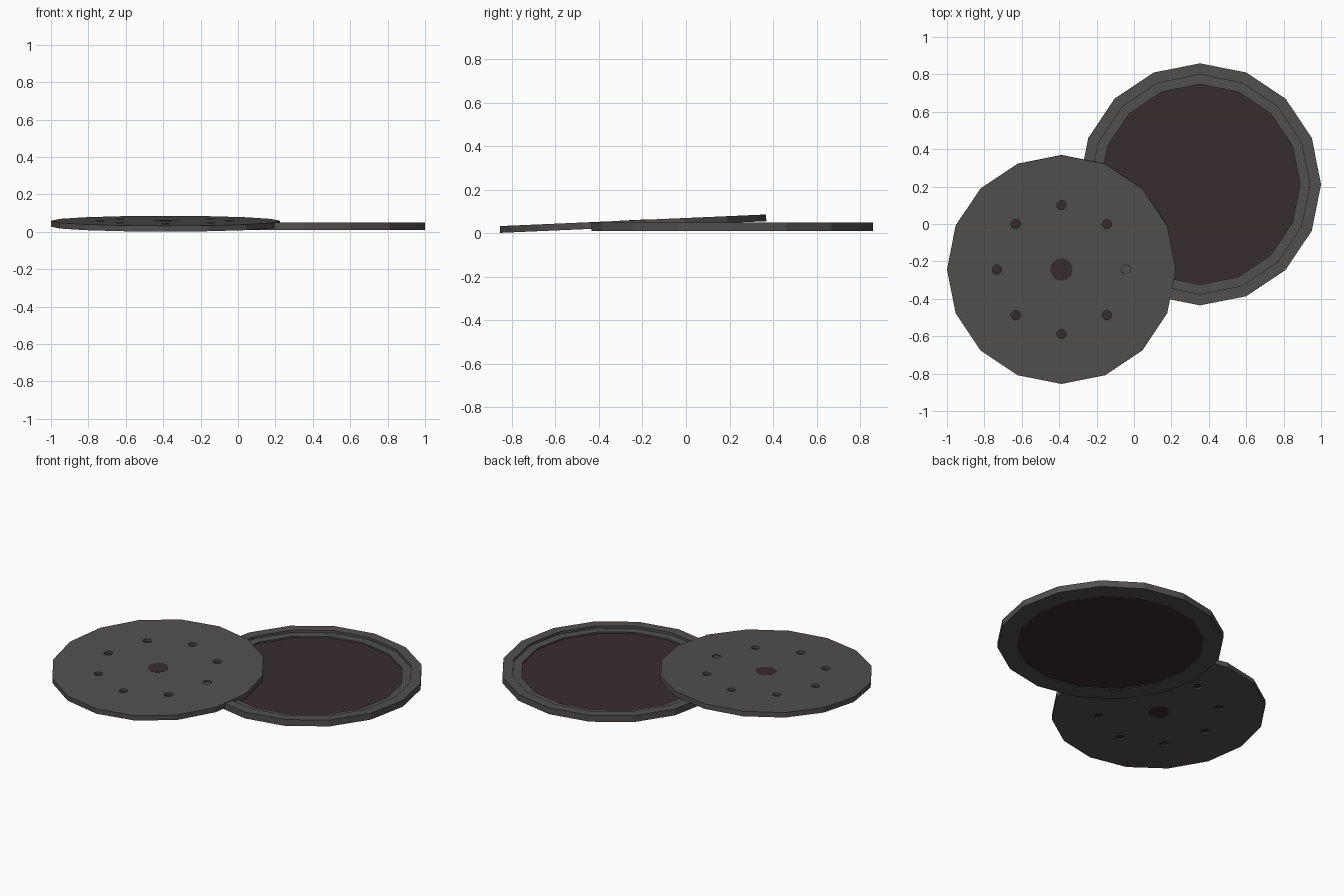
import bpy
import math
from mathutils import Matrix, Vector

if "Cube" in bpy.data.objects:
    bpy.data.objects.remove(bpy.data.objects["Cube"], do_unlink=True)

SIDES = 16


def material(name, rgb):
    mat = bpy.data.materials.new(name)
    mat.use_nodes = True
    mat.diffuse_color = (*rgb, 1)
    mat.node_tree.nodes["Principled BSDF"].inputs["Base Color"].default_value = (*rgb, 1)
    return mat


grey = material("warm grey", (0.085, 0.08, 0.077))
brown = material("dark brown", (0.038, 0.026, 0.027))


def cylinder(name, radius, bottom, top, mat, at=(0, 0), sides=SIDES):
    """Upright cylinder with a corner on each axis."""
    bpy.ops.mesh.primitive_cylinder_add(
        vertices=sides, radius=radius, depth=top - bottom,
        location=(at[0], at[1], (top + bottom) / 2))
    obj = bpy.context.object
    obj.name = name
    obj.data.materials.append(mat)
    return obj


def lathe(name, profile, mat):
    """Closed ring swept from (radius, height) points."""
    count = len(profile)
    verts, faces = [], []
    for i in range(SIDES):
        angle = math.tau * i / SIDES
        verts += [(r * math.cos(angle), r * math.sin(angle), z) for r, z in profile]
        nxt = (i + 1) % SIDES
        for j in range(count):
            k = (j + 1) % count
            faces.append((i * count + j, nxt * count + j, nxt * count + k, i * count + k))
    mesh = bpy.data.meshes.new(name)
    mesh.from_pydata(verts, [], faces)
    mesh.materials.append(mat)
    obj = bpy.data.objects.new(name, mesh)
    bpy.context.collection.objects.link(obj)
    return obj


def place(parts, matrix):
    bpy.context.view_layer.update()
    for obj in parts:
        obj.matrix_world = matrix @ obj.matrix_world


# Stepped rim with a brown panel filling its opening
rim = lathe("base_rim", [(0.647, 0.01), (0.647, 0.05), (0.587, 0.05), (0.587, 0.035),
                         (0.535, 0.035), (0.535, 0.01)], grey)
panel = cylinder("base_panel", 0.535, 0.014, 0.026, brown)
place([rim, panel], Matrix.Translation((0.353, 0.212, 0)))

# Tilted lid plate with a ring of small holes
HALF = 0.0155
lid = cylinder("lid_plate", 0.612, -HALF, HALF, grey)
parts = [lid]
for i in range(8):
    angle = math.tau * i / 8
    spot = (0.345 * math.cos(angle), 0.345 * math.sin(angle))
    cutter = cylinder(f"hole_cutter_{i + 1}", 0.025, -0.04, 0.04, grey, spot, 12)
    cutter.hide_render = True
    cutter.hide_set(True)
    cut = lid.modifiers.new(f"hole_{i + 1}", "BOOLEAN")
    cut.operation = "DIFFERENCE"
    cut.solver = "EXACT"
    cut.object = cutter
    plug = cylinder(f"hole_floor_{i + 1}", 0.025, -0.007, 0, brown, spot, 12)
    parts += [cutter, plug]

# Central stud, just proud of both lid faces
parts.append(cylinder("lid_centre_stud", 0.06, -HALF - 0.001, HALF + 0.001, brown))

place(parts, Matrix.Translation(Vector((-0.388, -0.243, 0.0435)))
      @ Matrix.Rotation(math.radians(2.5), 4, "X"))

# Bake the holes and remove the cutters
bpy.context.view_layer.update()
bpy.ops.object.select_all(action="DESELECT")
bpy.context.view_layer.objects.active = lid
lid.select_set(True)
for name in [m.name for m in lid.modifiers]:
    bpy.ops.object.modifier_apply(modifier=name)
for obj in parts:
    if obj.name.startswith("hole_cutter"):
        bpy.data.objects.remove(obj, do_unlink=True)
